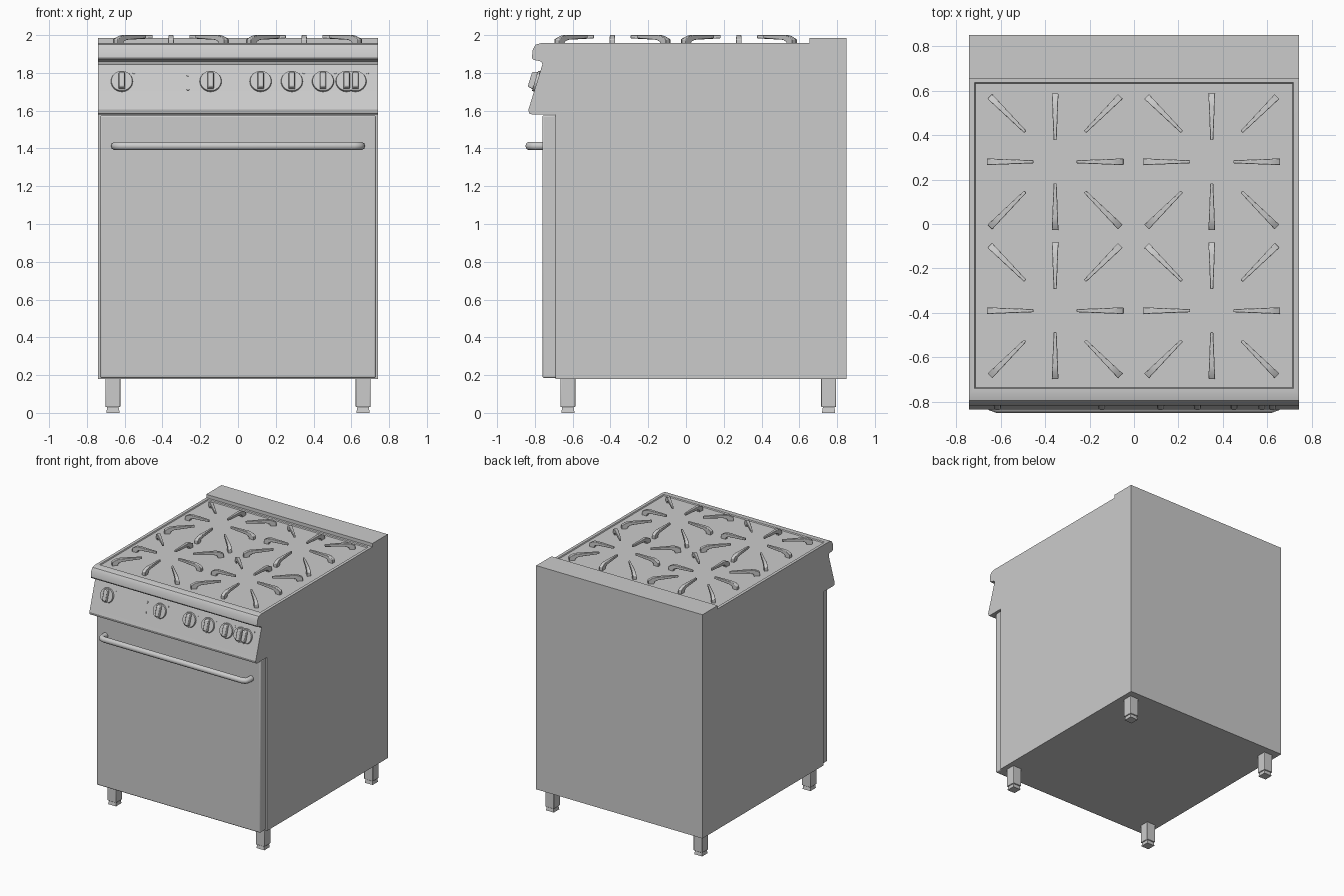
import bpy
import bmesh
from math import radians, pi, sqrt
from mathutils import Matrix, Vector

if "Cube" in bpy.data.objects:
    bpy.data.objects.remove(bpy.data.objects["Cube"])

steel = bpy.data.materials.new("brushed grey steel")
steel.use_nodes = True
GREY = (0.6, 0.6, 0.6, 1)
steel.diffuse_color = GREY
steel.node_tree.nodes["Principled BSDF"].inputs["Base Color"].default_value = GREY


def finish(name, bm, matrix=None, bevel=0, angle=30):
    """Turn a bmesh into a named, shaded object."""
    bmesh.ops.recalc_face_normals(bm, faces=bm.faces)
    mesh = bpy.data.meshes.new(name)
    bm.to_mesh(mesh)
    bm.free()
    mesh.materials.append(steel)
    obj = bpy.data.objects.new(name, mesh)
    bpy.context.collection.objects.link(obj)
    if matrix:
        obj.matrix_world = matrix
    if bevel:
        mod = obj.modifiers.new("soft edges", 'BEVEL')
        mod.width, mod.segments = bevel, 2
    bpy.ops.object.select_all(action='DESELECT')
    obj.select_set(True)
    bpy.context.view_layer.objects.active = obj
    bpy.ops.object.shade_smooth_by_angle(angle=radians(angle))
    return obj


def box(name, lo, hi, bevel=0):
    lo, hi = Vector(lo), Vector(hi)
    bm = bmesh.new()
    bmesh.ops.create_cube(bm, size=1)
    for v in bm.verts:
        v.co = (lo + hi) / 2 + v.co * (hi - lo)
    return finish(name, bm, bevel=bevel)


def side_prism(points, half_width):
    """Extrude a (y, z) outline across x."""
    bm = bmesh.new()
    face = bm.faces.new([bm.verts.new((-half_width, y, z)) for y, z in points])
    ext = bmesh.ops.extrude_face_region(bm, geom=[face])
    moved = [g for g in ext["geom"] if isinstance(g, bmesh.types.BMVert)]
    bmesh.ops.translate(bm, verts=moved, vec=(2 * half_width, 0, 0))
    bmesh.ops.recalc_face_normals(bm, faces=bm.faces)
    return bm


# Cabinet, door and rear upstand
box("cabinet", (-0.742, -0.69, 0.18), (0.742, 0.85, 1.6))
box("oven_door", (-0.73, -0.76, 0.185), (0.73, -0.685, 1.575), 0.008)
box("rear_upstand", (-0.742, 0.655, 1.58), (0.742, 0.85, 1.985))

# Hob and sloping control panel, with a shallow pan pressed into the top
hob_outline = [(0.66, 1.958), (-0.765, 1.958), (-0.795, 1.95), (-0.811, 1.925),
               (-0.816, 1.88), (-0.81, 1.87), (-0.765, 1.86), (-0.76, 1.845),
               (-0.825, 1.635), (-0.835, 1.605), (-0.83, 1.585), (-0.815, 1.58),
               (0.66, 1.58)]
bm = side_prism(hob_outline, 0.742)
top = max((f for f in bm.faces if f.normal.z > 0.99), key=lambda f: f.calc_area())
bmesh.ops.inset_region(bm, faces=[top], thickness=0.034)
bmesh.ops.inset_region(bm, faces=[top], thickness=0.006, depth=-0.008)
finish("hob_and_control_panel", bm)

# Pan support fingers: eight around each of four burners
finger_side = [(0, 1.945), (0, 1.978), (0.03, 1.995), (0.055, 2.0), (0.21, 2.0),
               (0.21, 1.983), (0.07, 1.975), (0.045, 1.965), (0.04, 1.945)]
for bx in (-0.355, 0.35):
    for by in (0.28, -0.39):
        for k in range(8):
            outer = 0.415 if k % 2 else 0.307
            bm = side_prism(finger_side, 0.015)
            for v in bm.verts:
                along = v.co.y
                v.co.x *= 1 - 0.55 * along / 0.21
                v.co.y = outer - along * (1.07 if k % 2 else 1)
            place = Matrix.Translation((bx, by, 0)) @ Matrix.Rotation(k * pi / 4, 4, 'Z')
            finish("pan_support_finger", bm, place, bevel=0.003)

# Square legs on slightly narrower feet
for x in (-0.662, 0.662):
    for y in (-0.625, 0.755):
        box("leg", (x - 0.039, y - 0.039, 0.03), (x + 0.039, y + 0.039, 0.19), 0.004)
        bm = bmesh.new()
        bmesh.ops.create_cone(bm, cap_ends=True, segments=4, radius1=0.035 * sqrt(2),
                              radius2=0.03 * sqrt(2), depth=0.034)
        finish("foot", bm, Matrix.Translation((x, y, 0.017)) @ Matrix.Rotation(pi / 4, 4, 'Z'))

# Door handle: a tube bent back to the door at both ends
curve = bpy.data.curves.new("door_handle", 'CURVE')
curve.dimensions = '3D'
curve.bevel_depth = 0.0225
curve.bevel_resolution = 3
half = [(0.65, -0.755), (0.65, -0.8), (0.64, -0.82), (0.615, -0.828)]
path = half + [(-x, y) for x, y in reversed(half)]
spline = curve.splines.new('POLY')
spline.points.add(len(path) - 1)
for point, (x, y) in zip(spline.points, path):
    point.co = (x, y, 1.413, 1)
curve.materials.append(steel)
handle = bpy.data.objects.new("door_handle", curve)
bpy.context.collection.objects.link(handle)


def on_panel(x, z):
    """Frame on the sloping panel whose local z points outward."""
    y = -0.76 - (1.845 - z) * 0.065 / 0.21
    return Matrix.Translation((x, y, z)) @ Matrix.Rotation(radians(73), 4, 'X')


def disc(name, x, z, radius, height, segments=32):
    bm = bmesh.new()
    bmesh.ops.create_cone(bm, cap_ends=True, segments=segments, radius1=radius,
                          radius2=radius * 0.95, depth=height)
    finish(name, bm, on_panel(x, z) @ Matrix.Translation((0, 0, height / 2)))


# Control knobs with raised grips, and a small mark beside each
for x in (-0.615, -0.145, 0.12, 0.285, 0.45, 0.575, 0.622):
    disc("knob_dial", x, 1.755, 0.058, 0.012)
    bm = bmesh.new()
    bmesh.ops.create_cube(bm, size=1)
    for v in bm.verts:
        taper = 0.8 if v.co.z > 0 else 1
        v.co = (v.co.x * 0.036 * taper, v.co.y * 0.1 * taper, (v.co.z + 0.5) * 0.04)
    finish("knob_grip", bm, on_panel(x, 1.755), bevel=0.006)
    disc("knob_mark", x + 0.064, 1.8, 0.007, 0.003, 12)

# Indicator lamps
for z in (1.79, 1.715):
    disc("indicator_lamp", -0.265, z, 0.009, 0.006, 12)
